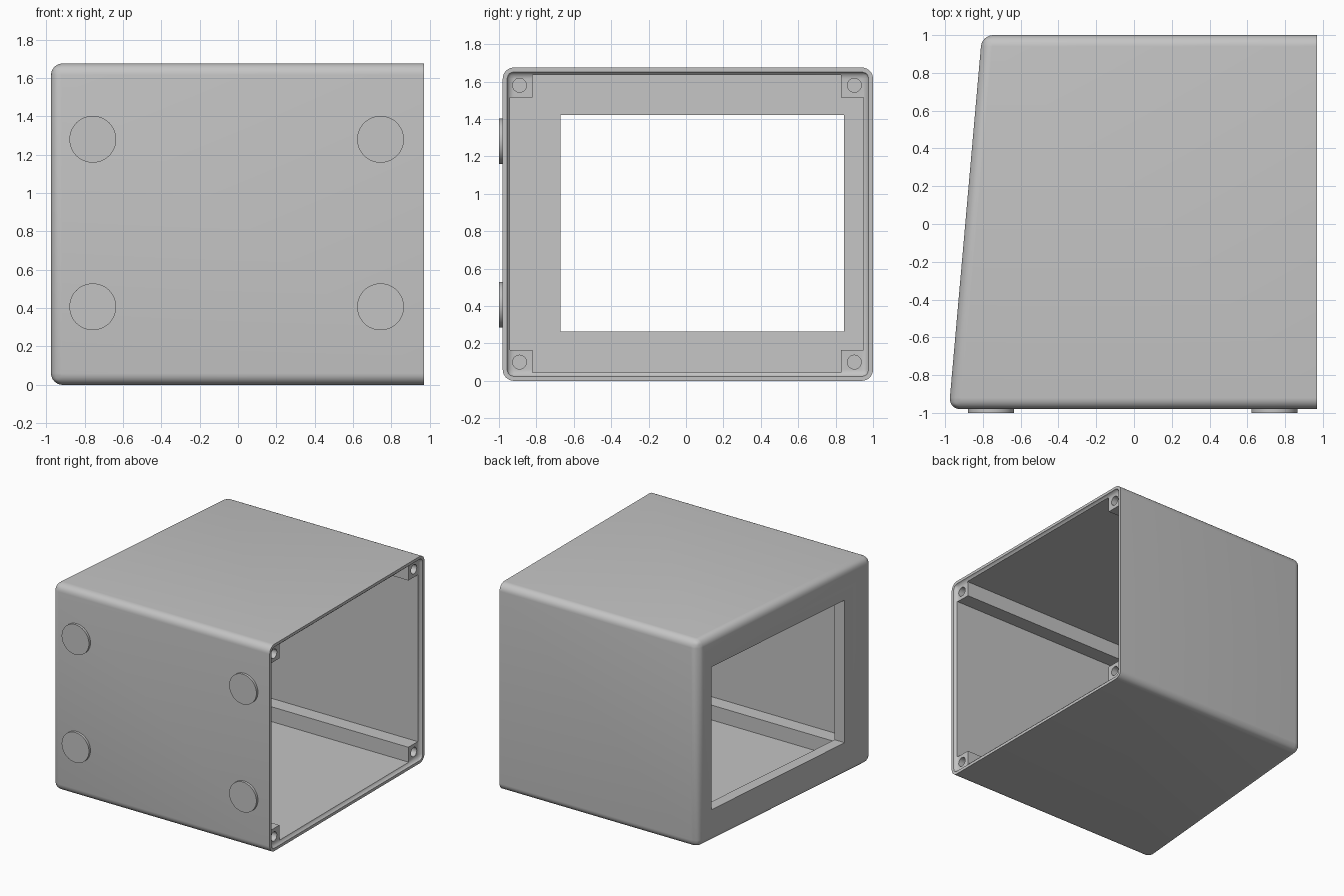
import bpy, bmesh, math

if "Cube" in bpy.data.objects:
    bpy.data.objects.remove(bpy.data.objects["Cube"])

FRONT, BACK, TOP, OPEN = -0.98, 1.0, 1.675, 0.97
WALL, STEP, POST = 0.04, 0.025, 0.12

grey = bpy.data.materials.new("plain grey")
grey.use_nodes = True
colour = (0.55, 0.55, 0.55, 1)
grey.diffuse_color = colour
grey.node_tree.nodes["Principled BSDF"].inputs["Base Color"].default_value = colour


def slanted(y, offset=0.0):
    """x of the leaning end panel at depth y"""
    return -0.98 + 0.175 * (y - FRONT) / (BACK - FRONT) + offset


def rectangle(y0, y1, z0, z1):
    return [(y0, z0), (y1, z0), (y1, z1), (y0, z1)]


def prism(name, outline, start, end, radius=0.0):
    """Extrude a (y, z) outline along x; start gives x for each y"""
    bm = bmesh.new()
    a = [bm.verts.new((start(y), y, z)) for y, z in outline]
    b = [bm.verts.new((end, y, z)) for y, z in outline]
    bm.faces.new(a)
    bm.faces.new(b)
    for i in range(len(a)):
        j = (i + 1) % len(a)
        bm.faces.new((a[i], a[j], b[j], b[i]))
    if radius:
        edges = [e for e in bm.edges if any(v in a for v in e.verts)]
        bmesh.ops.bevel(bm, geom=edges, offset=radius, segments=8,
                        profile=0.5, affect='EDGES')
    bmesh.ops.recalc_face_normals(bm, faces=bm.faces[:])
    mesh = bpy.data.meshes.new(name)
    bm.to_mesh(mesh)
    bm.free()
    mesh.materials.append(grey)
    ob = bpy.data.objects.new(name, mesh)
    bpy.context.collection.objects.link(ob)
    return ob


def cylinder(name, radius, depth, location, rotation):
    bpy.ops.mesh.primitive_cylinder_add(vertices=48, radius=radius, depth=depth,
                                        location=location, rotation=rotation)
    ob = bpy.context.object
    ob.name = name
    ob.data.materials.append(grey)
    return ob


def select(ob):
    bpy.ops.object.select_all(action='DESELECT')
    ob.select_set(True)
    bpy.context.view_layer.objects.active = ob


def cut(target, cutter):
    mod = target.modifiers.new("cut", 'BOOLEAN')
    mod.operation = 'DIFFERENCE'
    mod.solver = 'EXACT'
    mod.object = cutter
    select(target)
    bpy.ops.object.modifier_apply(modifier=mod.name)
    bpy.data.objects.remove(cutter)


# Rounded outer shell
case = prism("case_shell", rectangle(FRONT, BACK, 0, TOP), slanted, OPEN, 0.06)

# Shallow lid recess around the open end
lip = WALL / 2
recess = prism("lid_recess", rectangle(FRONT + lip, BACK - lip, lip, TOP - lip),
               lambda y: -0.5, OPEN + 0.1, 0.04)
recess.location.x = OPEN - STEP + 0.5
bpy.context.view_layer.update()
cut(case, recess)

# Cavity whose outline leaves a square post along each corner
y0, y1, z0, z1 = FRONT + WALL, BACK - 0.05, 0.045, TOP - WALL
p = POST
outline = [(y0 + p, z0), (y1 - p, z0), (y1 - p, z0 + p), (y1, z0 + p),
           (y1, z1 - p), (y1 - p, z1 - p), (y1 - p, z1), (y0 + p, z1),
           (y0 + p, z1 - p), (y0, z1 - p), (y0, z0 + p), (y0 + p, z0 + p)]
cut(case, prism("cavity", outline, lambda y: slanted(y, 0.09), OPEN + 0.1))

# Window through the leaning end panel
cut(case, prism("window", rectangle(-0.67, 0.845, 0.265, 1.42),
                lambda y: -1.2, 0.0))

# Screw holes in the post ends
for y in (-0.89, 0.9):
    for z in (0.1, 1.58):
        cut(case, cylinder("screw_hole", 0.037, 0.8, (OPEN, y, z),
                           (0, math.pi / 2, 0)))

select(case)
bpy.ops.object.shade_smooth_by_angle(angle=math.radians(30))

# Flat round feet on the front
for side, x in (("right", -0.757), ("left", 0.743)):
    for level, z in (("lower", 0.407), ("upper", 1.28)):
        foot = cylinder(f"{level}_{side}_foot", 0.122, 0.03,
                        (x, FRONT - 0.005, z), (math.pi / 2, 0, 0))
        select(foot)
        bpy.ops.object.shade_smooth_by_angle(angle=math.radians(30))
